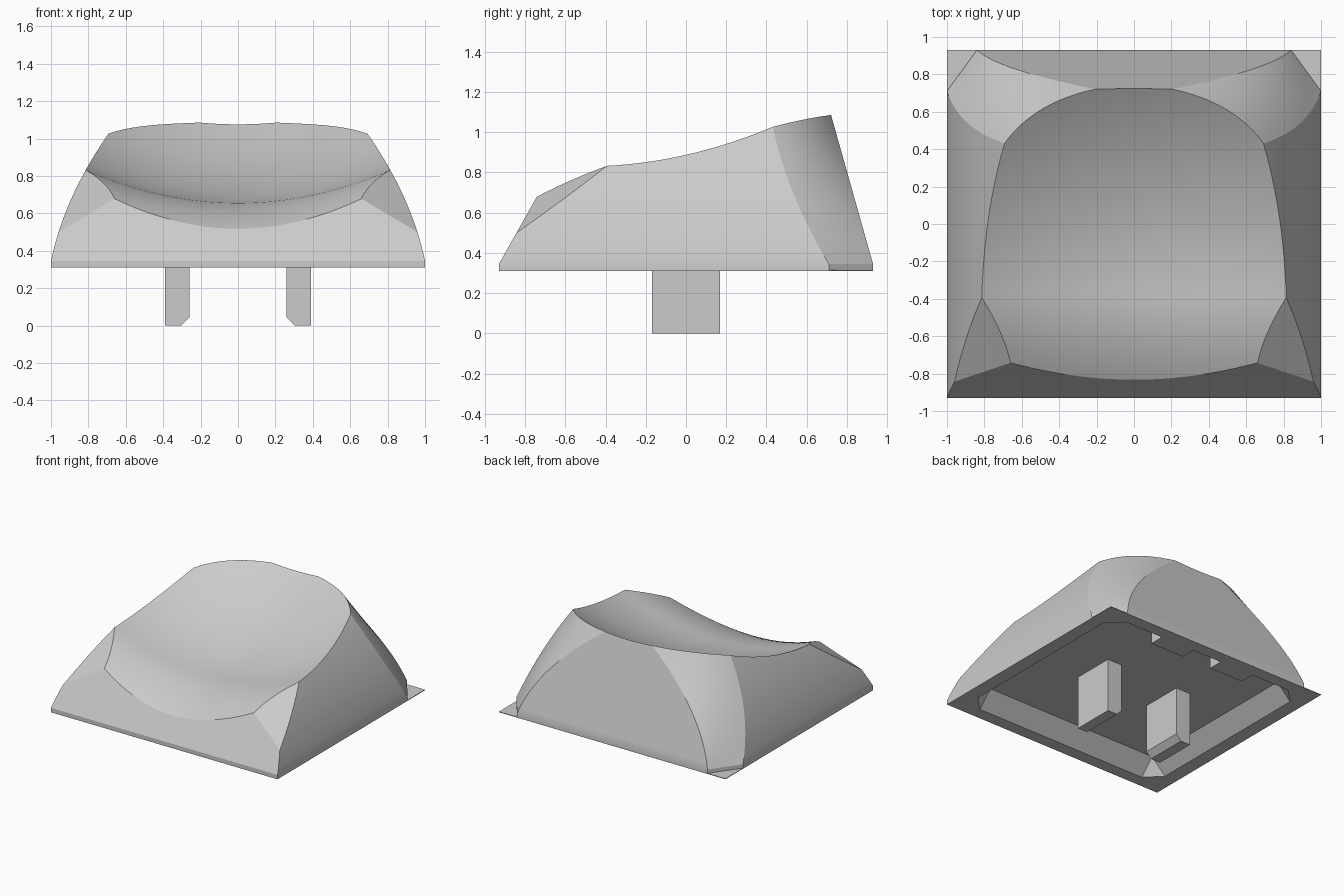
import bpy, bmesh, math
from mathutils import Vector

cube = bpy.data.objects.get("Cube")
if cube:
    bpy.data.objects.remove(cube, do_unlink=True)

grey = bpy.data.materials.new("light_grey")
grey.use_nodes = True
grey.diffuse_color = (0.6, 0.6, 0.6, 1)
grey.node_tree.nodes["Principled BSDF"].inputs["Base Color"].default_value = (0.6, 0.6, 0.6, 1)

BASE, SHOULDER, TOP = 0.31, 0.345, 1.15
CEILING = 0.43


def make(name, bm):
    bmesh.ops.recalc_face_normals(bm, faces=bm.faces)
    mesh = bpy.data.meshes.new(name)
    bm.to_mesh(mesh)
    bm.free()
    mesh.materials.append(grey)
    ob = bpy.data.objects.new(name, mesh)
    bpy.context.collection.objects.link(ob)
    return ob


def loft(bm, rings):
    """Closed skin through rings of equal length, capped at both ends."""
    rows = [[bm.verts.new(p) for p in ring] for ring in rings]
    n = len(rows[0])
    for a, b in zip(rows, rows[1:]):
        for i in range(n):
            j = (i + 1) % n
            bm.faces.new((a[i], a[j], b[j], b[i]))
    bm.faces.new(rows[0])
    bm.faces.new(rows[-1])


def prism(name, profile, place, near, far):
    bm = bmesh.new()
    loft(bm, [[place(a, b, d) for a, b in profile] for d in (near, far)])
    return make(name, bm)


def body_ring(z):
    """Horizontal section: flat front, bowed sides, rounded back corners."""
    u = max(z - SHOULDER, 0)
    side = 1 - 0.206 * u - 0.36 * u * u
    front = -0.93 + 0.563 * u
    back = 0.93 - 0.282 * u
    p = Vector((side, 0.71 - 0.6 * u + 0.28 * u * u))
    q = Vector((0.84 - 0.3 * u - 0.75 * u * u, back))
    mid = (p + q) / 2
    ctrl = mid.lerp(Vector((side, back)), 0.65 * u)
    arc = []
    for i in range(13):
        t = i / 12
        arc.append(p * (1 - t) ** 2 + ctrl * 2 * t * (1 - t) + q * t * t)
    pts = [(-side, front), (side, front)] + [(v.x, v.y) for v in arc]
    pts += [(-v.x, v.y) for v in reversed(arc)]
    return [(x, y, z) for x, y in pts]


# Outer shell, with the two front corners sliced flat
bm = bmesh.new()
steps = 18
loft(bm, [body_ring(BASE)] + [body_ring(SHOULDER + (TOP - SHOULDER) * i / steps)
                              for i in range(steps + 1)])
for s in (1, -1):
    a = Vector((s * 0.81, -0.4, 0.83))
    b = Vector((s * 0.65, -0.73, 0.69))
    c = Vector((s * 0.955, -0.845, 0.5))
    normal = (b - a).cross(c - a)
    if normal.z < 0:
        normal.negate()
    cut = bmesh.ops.bisect_plane(bm, geom=bm.verts[:] + bm.edges[:] + bm.faces[:],
                                 plane_co=a, plane_no=normal, clear_outer=True)
    edges = [e for e in cut["geom_cut"] if isinstance(e, bmesh.types.BMEdge)]
    bmesh.ops.holes_fill(bm, edges=edges, sides=0)
body = make("keycap_body", bm)


# Scooped top
def dish_height(x, y):
    w = y + 0.4
    spine = 0.06 * w + 0.28 * w * w if w > 0 else 0.1 * w - 0.5 * w * w
    return 0.655 + spine + 0.267 * x * x


bm = bmesh.new()
xs = [-1.2 + 0.06 * i for i in range(41)]
ys = [-1.1 + 0.05 * i for i in range(45)]
loft(bm, [[(x, y, dish_height(x, y)) for x in xs] + [(x, y, 2) for x in reversed(xs)]
          for y in ys])
dish = make("dish_cutter", bm)

# Hollow underside with sloping walls and clipped corners
bm = bmesh.new()
for sx in (1, -1):
    for sy in (1, -1):
        for z in (BASE - 0.05, BASE):
            bm.verts.new((sx * 0.89, sy * 0.71, z))
            bm.verts.new((sx * 0.77, sy * 0.83, z))
        bm.verts.new((sx * 0.77, sy * 0.71, CEILING))
bmesh.ops.convex_hull(bm, input=bm.verts[:])
hollow = make("hollow_cutter", bm)

for cutter in (dish, hollow):
    cutter.hide_render = True
    mod = body.modifiers.new("cut", "BOOLEAN")
    mod.operation = "DIFFERENCE"
    mod.solver = "EXACT"
    mod.object = cutter
bpy.context.view_layer.update()
shaped = bpy.data.meshes.new_from_object(body.evaluated_get(bpy.context.evaluated_depsgraph_get()))
body.modifiers.clear()
body.data = shaped
for cutter in (dish, hollow):
    bpy.data.objects.remove(cutter, do_unlink=True)

# Smooth shading with crisp creases
bpy.ops.object.select_all(action="DESELECT")
body.select_set(True)
bpy.context.view_layer.objects.active = body
bpy.ops.object.shade_smooth_by_angle(angle=math.radians(20))

for s, side in ((1, "left"), (-1, "right")):
    # Switch prongs with a chamfered inner foot
    foot = [(0.26, 0.045), (0.305, 0), (0.39, 0), (0.39, CEILING + 0.01), (0.26, CEILING + 0.01)]
    prism(side + "_prong", foot, lambda a, b, d: (s * a, d, b), -0.17, 0.17)
    # Tabs inside the back wall
    tab = [(0.13, 0.71), (0.43, 0.71), (0.43, 0.84), (0.13, 0.84)]
    prism(side + "_tab", tab, lambda a, b, d: (s * a, b, d), BASE, CEILING + 0.01)
    # Thin base corners left by the rounded back
    corner = [(0.84, 0.93), (1, 0.71), (1, 0.93)]
    prism(side + "_base_corner", corner, lambda a, b, d: (s * a, b, d), BASE, BASE + 0.005)
